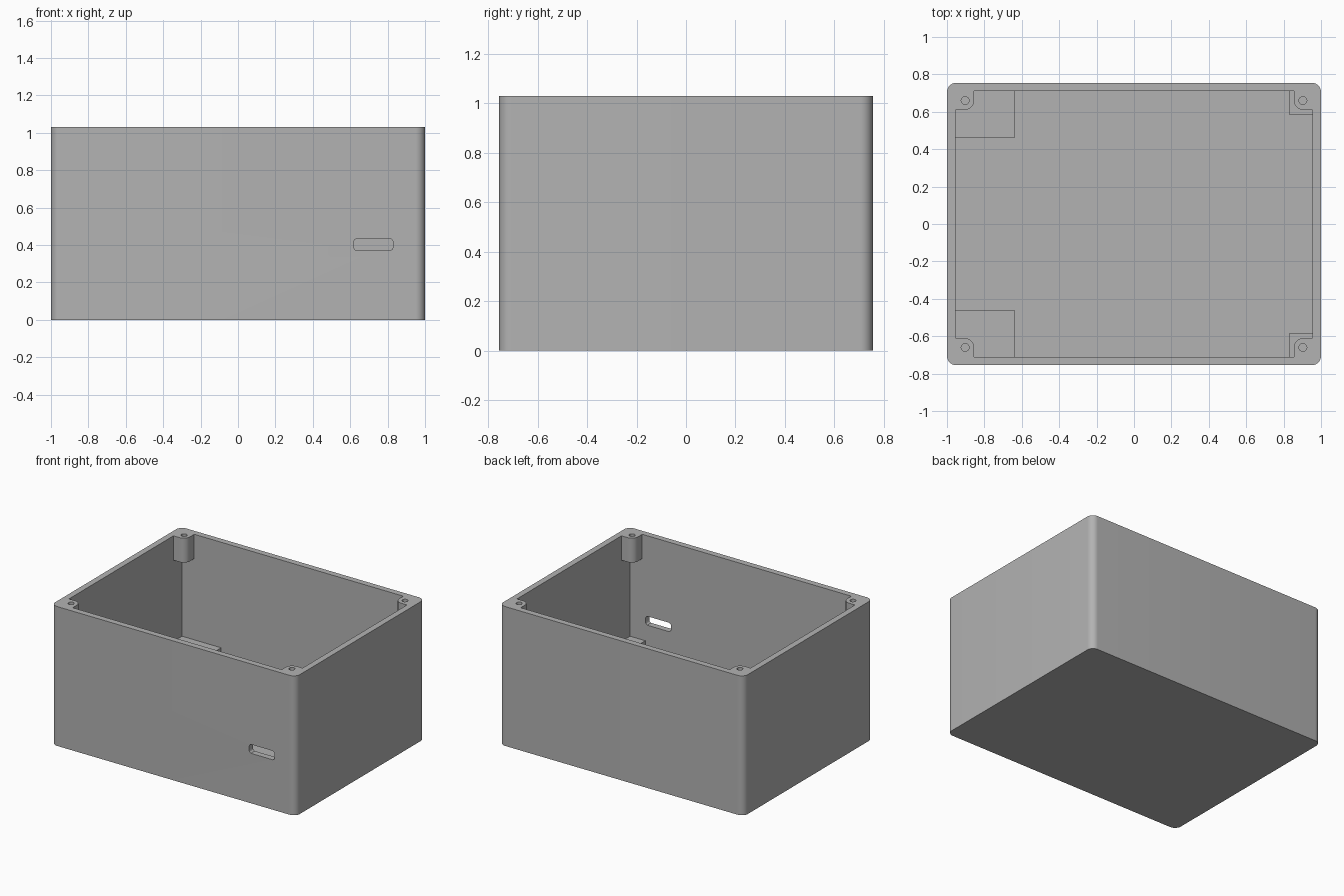
import bpy, bmesh
from math import cos, sin, pi, radians

if "Cube" in bpy.data.objects:
    bpy.data.objects.remove(bpy.data.objects["Cube"], do_unlink=True)

W, D, H = 1.0, 0.755, 1.03        # outer half width, half depth, height
IW, ID = 0.955, 0.71              # inner half sizes
FLOOR, POST_Z = 0.045, 0.85       # floor top, underside of the screw posts
CORNERS = [(1, 1), (-1, 1), (-1, -1), (1, -1)]

grey = bpy.data.materials.new("plain grey")
grey.use_nodes = True
grey.diffuse_color = (0.45, 0.45, 0.45, 1)
grey.node_tree.nodes["Principled BSDF"].inputs["Base Color"].default_value = grey.diffuse_color


def prism(name, outline, start, end, upright=False):
    """Extrude an outline along z, or along y when upright."""
    bm = bmesh.new()
    place = (lambda a, b: (a, start, b)) if upright else (lambda a, b: (a, b, start))
    face = bm.faces.new([bm.verts.new(place(a, b)) for a, b in outline])
    moved = bmesh.ops.extrude_face_region(bm, geom=[face])["geom"]
    step = (0, end - start, 0) if upright else (0, 0, end - start)
    bmesh.ops.translate(bm, vec=step, verts=[v for v in moved if isinstance(v, bmesh.types.BMVert)])
    bmesh.ops.recalc_face_normals(bm, faces=bm.faces)
    mesh = bpy.data.meshes.new(name)
    bm.to_mesh(mesh)
    bm.free()
    mesh.materials.append(grey)
    obj = bpy.data.objects.new(name, mesh)
    bpy.context.collection.objects.link(obj)
    return obj


def arc(cx, cy, r, a0, a1, n):
    return [(cx + r * cos(a0 + (a1 - a0) * i / n), cy + r * sin(a0 + (a1 - a0) * i / n))
            for i in range(n + 1)]


def rect(x0, x1, y0, y1):
    return [(x0, y0), (x1, y0), (x1, y1), (x0, y1)]


def cut(target, cutter):
    mod = target.modifiers.new("cut", "BOOLEAN")
    mod.operation, mod.solver, mod.object = "DIFFERENCE", "EXACT", cutter
    bpy.context.view_layer.objects.active = target
    bpy.ops.object.modifier_apply(modifier=mod.name)
    bpy.data.objects.remove(cutter, do_unlink=True)


# Outer block with rounded vertical corners
r = 0.05
outline = []
for i, (sx, sy) in enumerate(CORNERS):
    outline += arc(sx * (W - r), sy * (D - r), r, i * pi / 2, (i + 1) * pi / 2, 10)
box = prism("enclosure_box", outline, 0, H)

# Main cavity below the posts
cut(box, prism("cavity", rect(-IW, IW, -ID, ID), FLOOR, POST_Z))

# Upper opening, notched around the four rounded screw posts
size, pr = 0.1, 0.05
opening = []
for i, (sx, sy) in enumerate(CORNERS):
    start = (i + 2) * pi / 2
    bend = arc(sx * (IW - size + pr), sy * (ID - size + pr), pr, start + pi / 2, start, 8)
    wall_x = (sx * IW, sy * (ID - size))
    wall_y = (sx * (IW - size), sy * ID)
    opening += [wall_x] + bend + [wall_y] if i % 2 == 0 else [wall_y] + bend + [wall_x]
cut(box, prism("opening", opening, POST_Z - 0.3, H + 0.1))

# Screw holes in the posts
for sx, sy in CORNERS:
    cut(box, prism("hole", arc(sx * 0.903, sy * 0.66, 0.021, 0, 2 * pi * 23 / 24, 23), POST_Z + 0.02, H + 0.1))

# Connector slot in the front wall
quarter = [(0.105, 0.015), (0.101, 0.025), (0.09, 0.033)]
slot = []
for i, (sx, sz) in enumerate(CORNERS):
    pts = quarter if i % 2 == 0 else quarter[::-1]
    slot += [(0.724 + sx * a, 0.402 + sz * b) for a, b in pts]
cut(box, prism("slot", slot, -D - 0.1, -ID + 0.1, upright=True))

# Board supports standing on the floor in the corners
for side, sy in (("back", 1), ("front", -1)):
    for name, sx, x_in, y_in in (("left", 1, 0.83, 0.585), ("right", -1, 0.635, 0.463)):
        xs, ys = sorted((sx * x_in, sx * IW)), sorted((sy * y_in, sy * ID))
        prism(f"{side}_{name}_board_support", rect(*xs, *ys), FLOOR, 0.25)

# Smooth the rounded parts, keep edges sharp
bpy.ops.object.select_all(action="DESELECT")
box.select_set(True)
bpy.context.view_layer.objects.active = box
bpy.ops.object.shade_smooth_by_angle(angle=radians(30))
